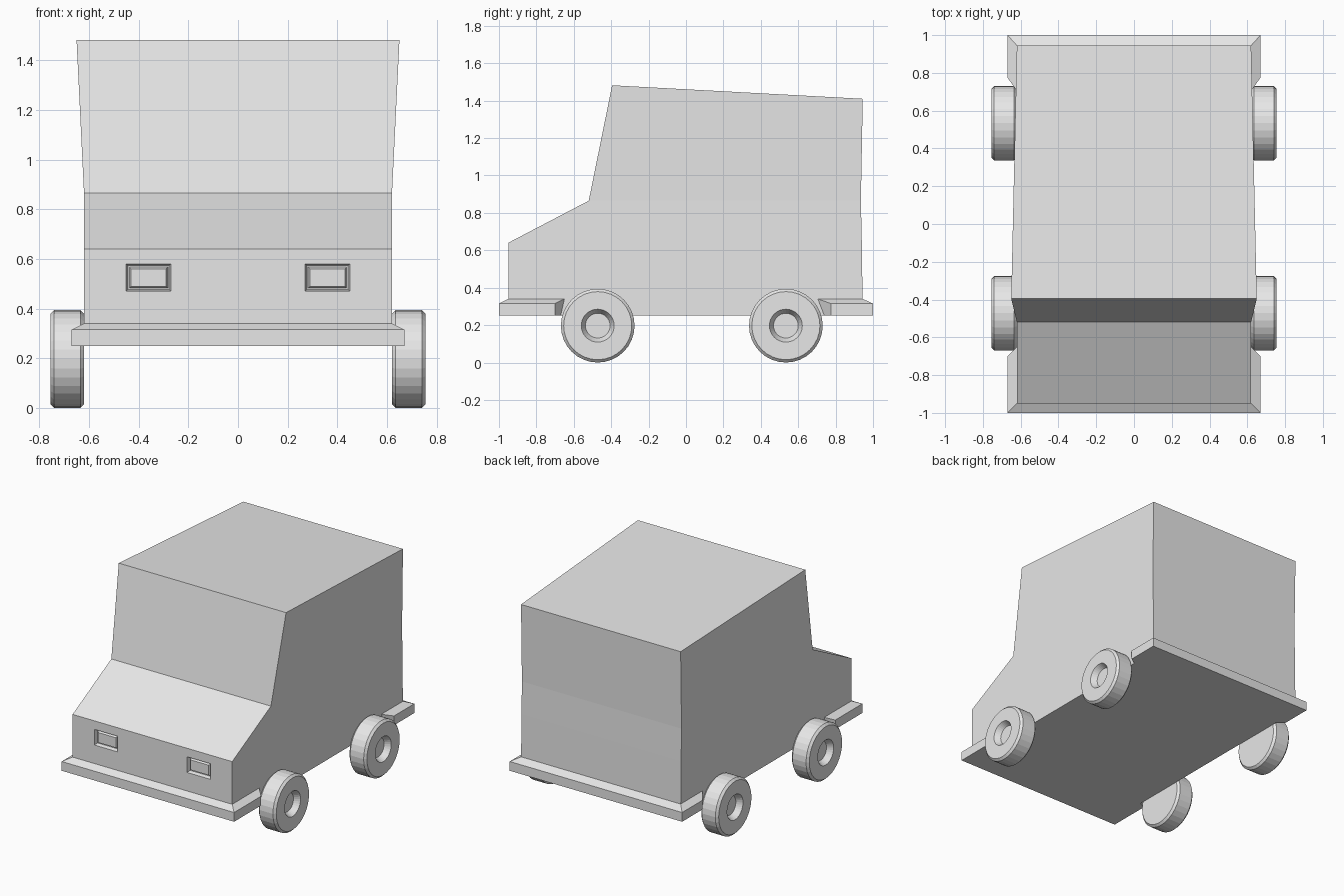
import bpy, bmesh, math
from mathutils import Vector

cube = bpy.data.objects.get("Cube")
if cube:
    bpy.data.objects.remove(cube, do_unlink=True)

grey = bpy.data.materials.new("light grey")
grey.use_nodes = True
grey.diffuse_color = (0.8, 0.8, 0.8, 1)
grey.node_tree.nodes["Principled BSDF"].inputs["Base Color"].default_value = (0.8, 0.8, 0.8, 1)


def finish(bm, name):
    bmesh.ops.recalc_face_normals(bm, faces=bm.faces)
    mesh = bpy.data.meshes.new(name)
    bm.to_mesh(mesh)
    bm.free()
    mesh.materials.append(grey)
    obj = bpy.data.objects.new(name, mesh)
    bpy.context.collection.objects.link(obj)
    return obj


# Body: side profile (half width, y, z), starting at the front floor edge
def make_body():
    profile = [(0.62, -0.95, 0.25), (0.62, -0.95, 0.64), (0.62, -0.52, 0.865),
               (0.65, -0.395, 1.482), (0.62, 0.945, 1.41), (0.62, 0.935, 0.865),
               (0.62, 0.94, 0.64), (0.62, 0.945, 0.25)]
    bm = bmesh.new()
    left = [bm.verts.new(p) for p in profile]
    right = [bm.verts.new((-x, y, z)) for x, y, z in profile]
    count = len(profile)
    for i in range(count):
        j = (i + 1) % count
        face = bm.faces.new((left[i], left[j], right[j], right[i]))
        if i == 0:
            front = face
    for side in (left, right):
        bm.faces.new(side[2:6])                               # cabin side
        bm.faces.new((side[1], side[2], side[5], side[6]))    # waist
        bm.faces.new((side[0], side[1], side[6], side[7]))    # lower side
    bmesh.ops.recalc_face_normals(bm, faces=bm.faces)

    # Headlights: slice the front panel, then sink the lamp rectangles
    cuts = [((x, 0, 0), (1, 0, 0)) for x in (-0.45, -0.27, 0.27, 0.45)]
    cuts += [((0, 0, z), (0, 0, 1)) for z in (0.47, 0.58)]
    panel = [front]
    for point, normal in cuts:
        geom = panel + list({e for f in panel for e in f.edges}) \
            + list({v for f in panel for v in f.verts})
        bmesh.ops.bisect_plane(bm, geom=geom, plane_co=point, plane_no=normal)
        panel = [f for f in bm.faces if all(abs(v.co.y + 0.95) < 1e-4 for v in f.verts)]
    lamps = []
    for f in panel:
        c = f.calc_center_median()
        if 0.27 < abs(c.x) < 0.45 and 0.47 < c.z < 0.58:
            lamps.append(f)
    for thickness, depth in ((0.01, -0.025), (0.008, 0), (0.01, 0.015)):
        bmesh.ops.inset_individual(bm, faces=lamps, thickness=thickness, depth=depth)
    return finish(bm, "body")


# Bumper: section swept round one end of the body, wrapping both sides
def make_bumper(name, outer_y, inner_y, end_outer, end_low, end_top):
    def section(s, y_out, y_low, y_top):
        return [(s * 0.67, y_out, 0.25), (s * 0.67, y_out, 0.315),
                (s * 0.62, y_top, 0.34), (s * 0.62, y_low, 0.25)]
    stations = [section(1, end_outer, end_low, end_top),
                section(1, outer_y, inner_y, inner_y),
                section(-1, outer_y, inner_y, inner_y),
                section(-1, end_outer, end_low, end_top)]
    bm = bmesh.new()
    rings = [[bm.verts.new(p) for p in ring] for ring in stations]
    for a, b in zip(rings, rings[1:]):
        for i in range(4):
            j = (i + 1) % 4
            bm.faces.new((a[i], a[j], b[j], b[i]))
    bm.faces.new(rings[0])
    bm.faces.new(rings[-1])
    return finish(bm, name)


# Wheel: chamfered tyre with a sunken hub, lathed round the x axis
def make_wheel(name, side, y):
    radius = 0.197
    profile = [(0.62, 0), (0.62, 0.182), (0.635, radius), (0.74, radius),
               (0.755, 0.182), (0.755, 0.088), (0.715, 0.066), (0.715, 0)]
    bm = bmesh.new()
    verts = [bm.verts.new((side * x, y, radius + r)) for x, r in profile]
    edges = [bm.edges.new(pair) for pair in zip(verts, verts[1:])]
    bmesh.ops.spin(bm, geom=verts + edges, cent=(0, y, radius), axis=(1, 0, 0),
                   angle=math.tau, steps=32, use_duplicate=False)
    bmesh.ops.remove_doubles(bm, verts=bm.verts, dist=1e-4)
    bmesh.ops.dissolve_limit(bm, angle_limit=0.01, verts=bm.verts, edges=bm.edges)
    return finish(bm, name)


make_body()
make_bumper("front_bumper", -1.0, -0.95, -0.70, -0.67, -0.65)
make_bumper("rear_bumper", 1.0, 0.945, 0.775, 0.74, 0.705)
for side, label in ((1, "left"), (-1, "right")):
    make_wheel("front_wheel_" + label, side, -0.472)
    make_wheel("rear_wheel_" + label, side, 0.534)
